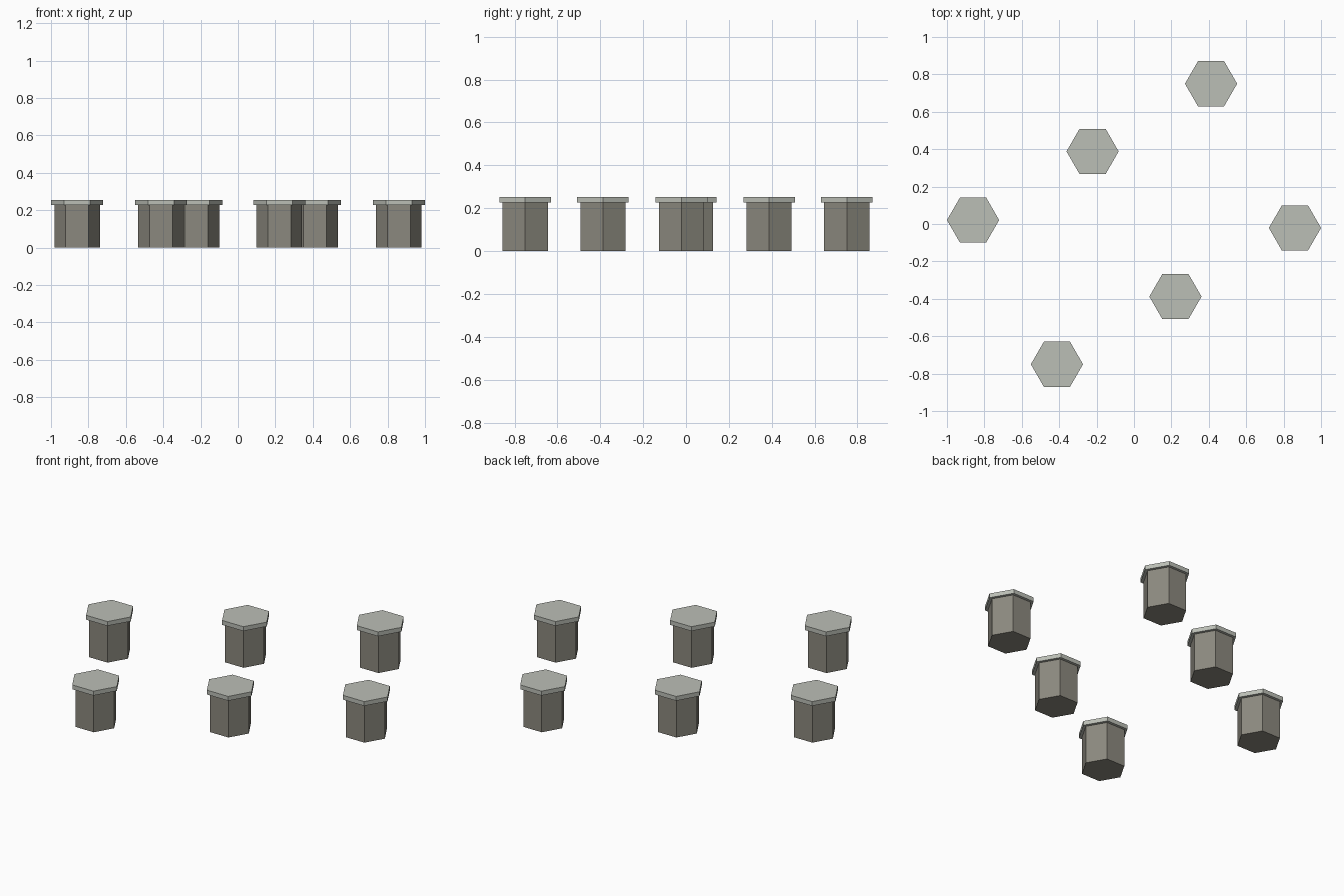
import bpy
import math

if "Cube" in bpy.data.objects:
    bpy.data.objects.remove(bpy.data.objects["Cube"])

BODY_R, CAP_R = 0.1215, 0.1395
BODY_H, TOP = 0.227, 0.253
ROW = [(-0.412, -0.750), (0.2215, -0.388), (0.8605, -0.021)]  # front row centres


def material(name, rgb):
    mat = bpy.data.materials.new(name)
    mat.diffuse_color = (*rgb, 1)
    mat.use_nodes = True
    mat.node_tree.nodes["Principled BSDF"].inputs["Base Color"].default_value = mat.diffuse_color
    return mat


def hex_prism(name, x, y, radius, z0, z1, mat):
    # six-sided prism with corners pointing along x
    bpy.ops.mesh.primitive_cylinder_add(
        vertices=6, radius=radius, depth=z1 - z0,
        location=(x, y, (z0 + z1) / 2), rotation=(0, 0, math.radians(30)))
    obj = bpy.context.object
    obj.name = name
    obj.data.materials.append(mat)


stone = material("dark_stone", (0.26, 0.25, 0.21))
slab = material("pale_stone", (0.50, 0.52, 0.47))

# two rows of three hexagonal columns, point-symmetric about the origin
for side, row in ((1, "front"), (-1, "back")):
    for i, (x, y) in enumerate(ROW, 1):
        hex_prism(f"{row}_column_{i}", side * x, side * y, BODY_R, 0, BODY_H, stone)
        hex_prism(f"{row}_cap_{i}", side * x, side * y, CAP_R, BODY_H, TOP, slab)
